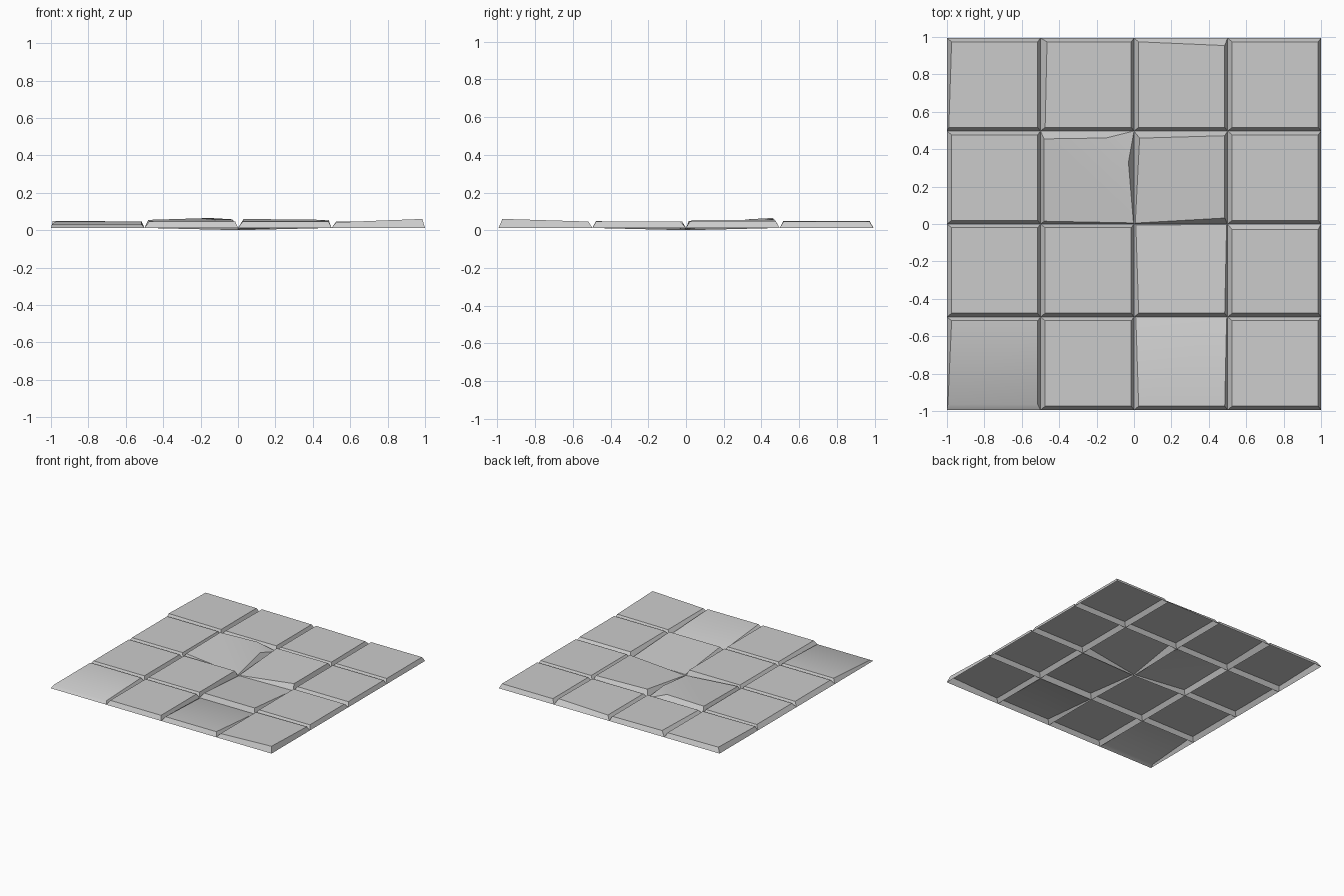
import bpy
import bmesh
import math

cube = bpy.data.objects.get("Cube")
if cube:
    bpy.data.objects.remove(cube, do_unlink=True)

stone = bpy.data.materials.new("stone grey")
stone.use_nodes = True
GREY = (0.6, 0.6, 0.6, 1)
stone.diffuse_color = GREY
stone.node_tree.nodes["Principled BSDF"].inputs["Base Color"].default_value = GREY

N = 4
PITCH = 0.5
GROOVE = 0.012
TOP = 0.046

# Bevel run on each side of an ordinary tile
WEST, EAST, SOUTH, NORTH = 0.025, 0.015, 0.02, 0.02

# Worn corners: (column, row, corner) -> top height, extra inset in x and y
WORN = {
    # sunken front tile, low along its back edge
    (2, 0, "nw"): (0.015, -0.015, -0.015),
    (2, 0, "ne"): (0.015, -0.01, -0.01),
    # tipped tile, level with the groove along its back edge
    (2, 1, "nw"): (0.008, -0.015, -0.015),
    (2, 1, "ne"): (0.015, -0.01, -0.017),
    (2, 1, "sw"): (0.05, 0, 0),
    (2, 1, "se"): (0.05, 0, 0),
    # raised tile with one corner down in the middle
    (2, 2, "sw"): (0.006, -0.018, -0.015),
    (2, 2, "se"): (0.055, 0, 0.012),
    (2, 2, "nw"): (0.06, 0.005, 0.018),
    (2, 2, "ne"): (0.055, 0, 0.005),
    # highest tile, chipped at its back corner
    (1, 2, "sw"): (0.05, -0.005, -0.005),
    (1, 2, "se"): (0.008, -0.012, -0.014),
    (1, 2, "nw"): (0.055, -0.005, 0.022),
    # raised outer corner
    (3, 0, "se"): (0.06, 0, 0),
    (3, 0, "sw"): (0.042, 0, 0),
    (3, 0, "nw"): (0.042, 0, 0),
    (3, 1, "nw"): (TOP, 0, 0.01),
    (3, 1, "ne"): (TOP, 0, 0.01),
    # low front edge
    (0, 0, "sw"): (0.03, -0.02, 0.01),
    (0, 0, "se"): (0.03, 0, 0.01),
    # back row
    (0, 3, "nw"): (0.05, 0, 0),
    (0, 3, "sw"): (0.05, -0.015, 0),
    (1, 3, "nw"): (0.05, 0.01, 0),
    (2, 3, "ne"): (0.05, 0, 0.02),
}

bm = bmesh.new()

# Shared grid of groove crossings
grid = {}
for i in range(N + 1):
    for j in range(N + 1):
        z = 0 if i == j == 2 else GROOVE
        grid[i, j] = bm.verts.new((i * PITCH - 1, (j * PITCH - 1) * 0.994, z))


def top_corner(col, row, name):
    """Top vertex of a tile, set in from its groove crossing."""
    east, north = "e" in name, "n" in name
    base = grid[col + east, row + north].co
    z, dx, dy = WORN.get((col, row, name), (TOP, 0, 0))
    x = base.x - (EAST + dx) if east else base.x + WEST + dx
    y = base.y - (NORTH + dy) if north else base.y + SOUTH + dy
    return bm.verts.new((x, y, z))


for col in range(N):
    for row in range(N):
        a, b = grid[col, row], grid[col + 1, row]
        c, d = grid[col + 1, row + 1], grid[col, row + 1]
        sw = top_corner(col, row, "sw")
        se = top_corner(col, row, "se")
        nw = top_corner(col, row, "nw")
        bm.faces.new((a, b, se, sw))
        bm.faces.new((d, a, sw, nw))
        if (col, row) == (1, 2):
            # chipped corner: two rim points joined to the crossing
            side = bm.verts.new((-0.03, 0.33, 0.058))
            back = bm.verts.new((-0.15, 0.46, 0.065))
            bm.faces.new((b, c, side, se))
            bm.faces.new((side, c, back))
            bm.faces.new((c, d, nw, back))
            bm.faces.new((sw, se, side, back, nw))
        else:
            ne = top_corner(col, row, "ne")
            bm.faces.new((b, c, ne, se))
            bm.faces.new((c, d, nw, ne))
            bm.faces.new((sw, se, ne, nw))

mesh = bpy.data.meshes.new("floor_tiles")
bm.to_mesh(mesh)
bm.free()
mesh.materials.append(stone)
tiles = bpy.data.objects.new("floor_tiles", mesh)
bpy.context.collection.objects.link(tiles)

bpy.ops.object.select_all(action="DESELECT")
tiles.select_set(True)
bpy.context.view_layer.objects.active = tiles
bpy.ops.object.shade_smooth_by_angle(angle=math.radians(30))
